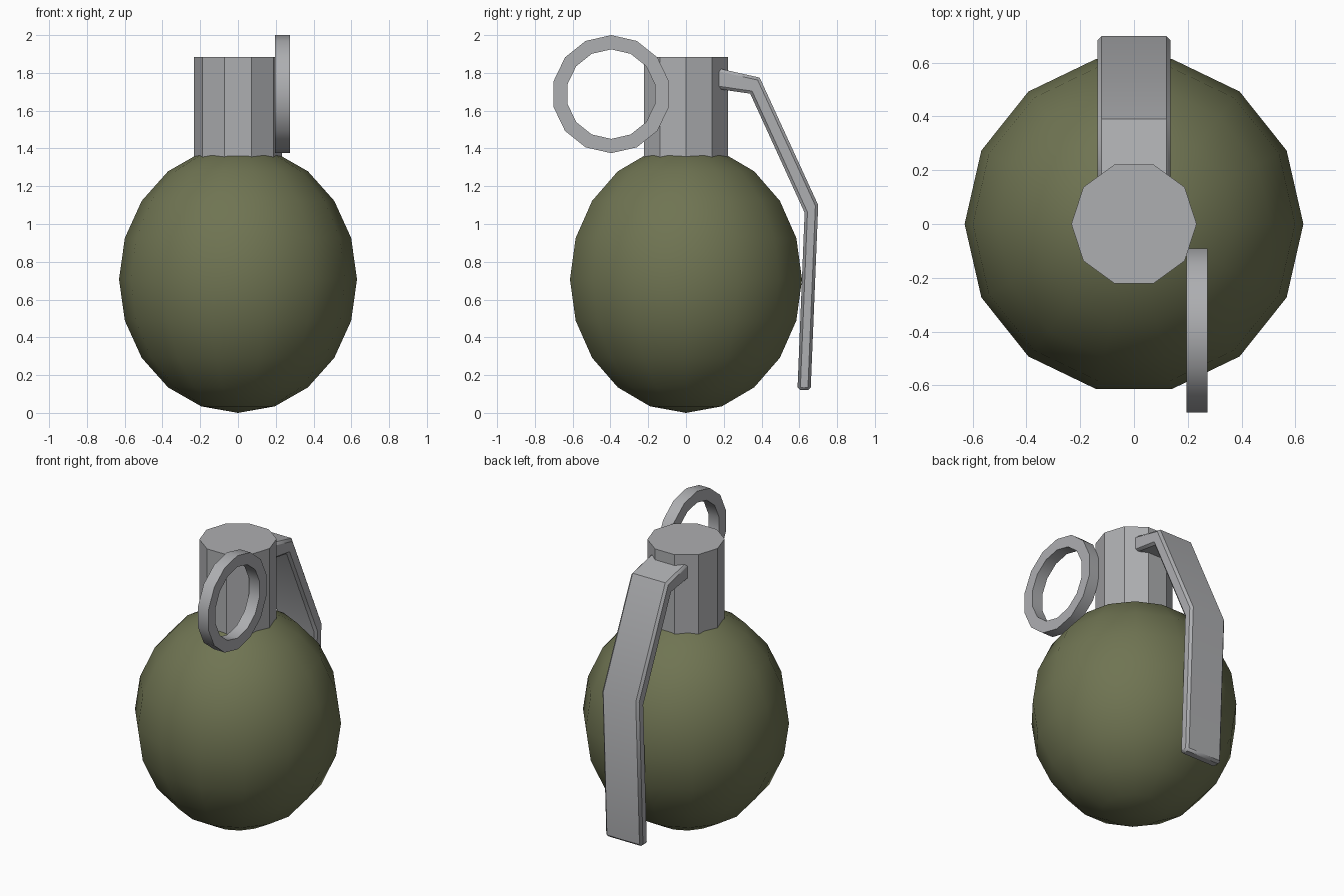
import bpy, bmesh
from math import radians, pi
from mathutils import Matrix, Vector

if "Cube" in bpy.data.objects:
    bpy.data.objects.remove(bpy.data.objects["Cube"], do_unlink=True)


def material(name, rgb):
    mat = bpy.data.materials.new(name)
    mat.use_nodes = True
    mat.diffuse_color = (*rgb, 1)
    mat.node_tree.nodes["Principled BSDF"].inputs["Base Color"].default_value = (*rgb, 1)
    return mat


olive = material("olive green", (0.16, 0.175, 0.085))
steel = material("light steel", (0.42, 0.425, 0.44))


def finish(name, bm, mat, angle=30):
    bmesh.ops.recalc_face_normals(bm, faces=bm.faces)
    mesh = bpy.data.meshes.new(name)
    bm.to_mesh(mesh)
    bm.free()
    mesh.materials.append(mat)
    obj = bpy.data.objects.new(name, mesh)
    bpy.context.collection.objects.link(obj)
    bpy.ops.object.select_all(action="DESELECT")
    bpy.context.view_layer.objects.active = obj
    obj.select_set(True)
    bpy.ops.object.shade_smooth_by_angle(angle=radians(angle))
    return obj


# Egg-shaped body, one vertex column facing the front
bm = bmesh.new()
bmesh.ops.create_uvsphere(
    bm, u_segments=14, v_segments=10, radius=1,
    matrix=Matrix.Translation((0, 0, 0.707))
    @ Matrix.Diagonal((0.63, 0.63, 0.707, 1)) @ Matrix.Rotation(pi / 2, 4, "Z"))
finish("body", bm, olive, 40)

# Ten-sided neck sunk into the body
bm = bmesh.new()
bmesh.ops.create_cone(
    bm, cap_ends=True, segments=10, radius1=0.233, radius2=0.233, depth=0.685,
    matrix=Matrix.Translation((0, 0, 1.5425)) @ Matrix.Rotation(pi / 2, 4, "Z"))
finish("neck", bm, steel)

# Pull ring: a rectangular section spun around the x axis
bm = bmesh.new()
centre = Vector((0.235, -0.396, 1.6875))
section = [bm.verts.new(centre + Vector((x, 0, r)))
           for x, r in ((-0.039, 0.237), (0.039, 0.237), (0.039, 0.3125), (-0.039, 0.3125))]
edges = [bm.edges.new((section[i], section[(i + 1) % 4])) for i in range(4)]
bmesh.ops.spin(bm, geom=section + edges, cent=centre, axis=(1, 0, 0),
               angle=2 * pi, steps=14, use_merge=True)
bmesh.ops.remove_doubles(bm, verts=bm.verts, dist=0.001)
finish("pull_ring", bm, steel)

# Safety lever: bent strip with chamfered edges
outer = [(0.10, 1.84), (0.39, 1.775), (0.70, 1.10), (0.66, 0.12)]
inner = [(0.10, 1.725), (0.34, 1.69), (0.628, 1.06), (0.59, 0.12)]
half = 0.135
bm = bmesh.new()
rows = [[bm.verts.new((x, *p)) for x, p in
         ((-half, o), (half, o), (half, i), (-half, i))] for o, i in zip(outer, inner)]
for a, b in zip(rows, rows[1:]):
    for k in range(4):
        n = (k + 1) % 4
        bm.faces.new((a[k], a[n], b[n], b[k]))
bm.faces.new(rows[0])
bm.faces.new(rows[-1])
bmesh.ops.recalc_face_normals(bm, faces=bm.faces)
sharp = [e for e in bm.edges if e.calc_face_angle(0) > radians(60)]
bmesh.ops.bevel(bm, geom=sharp, offset=0.015, segments=1, affect="EDGES")
finish("safety_lever", bm, steel, 40)
